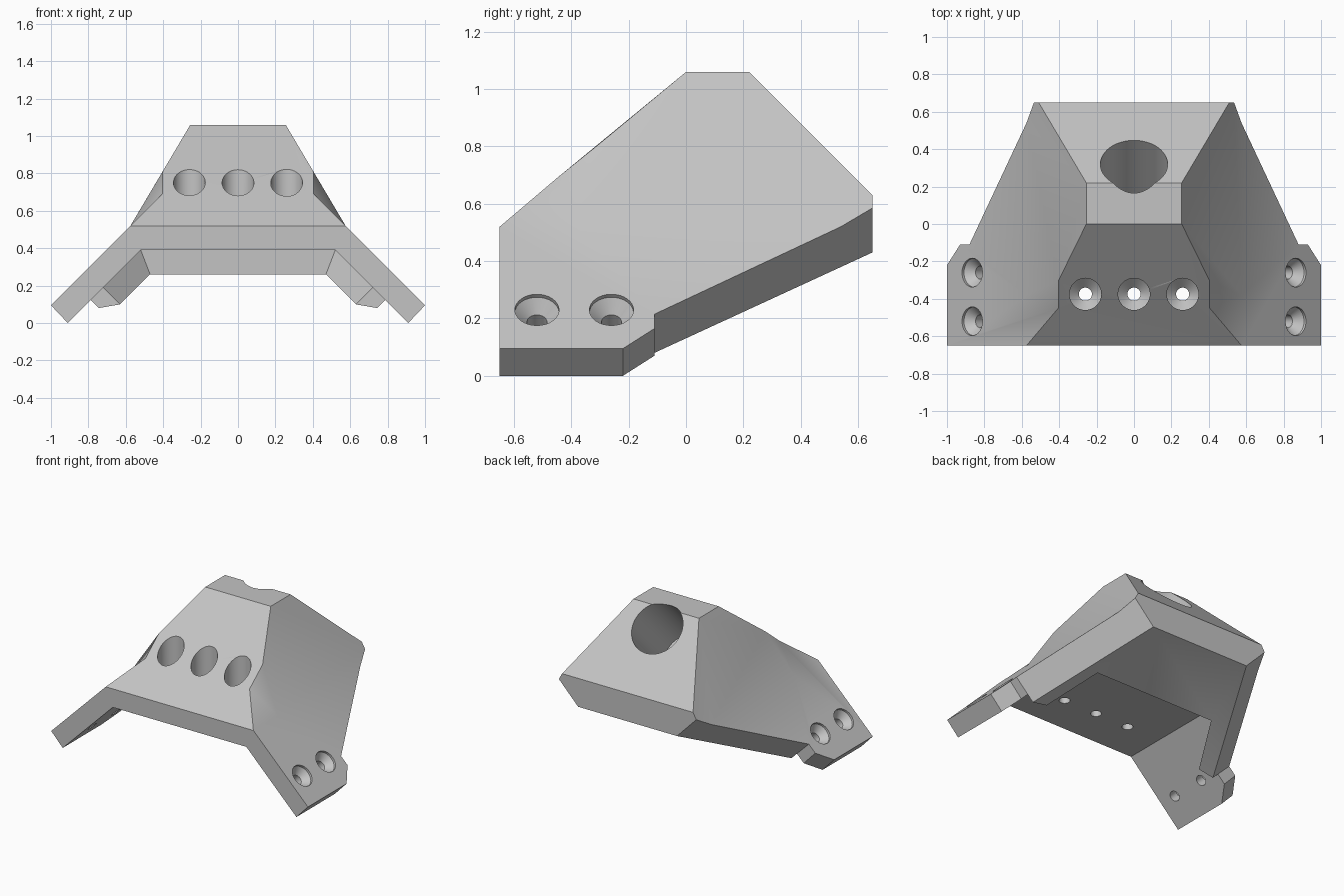
import bpy, bmesh
from mathutils import Vector

cube = bpy.data.objects.get("Cube")
if cube:
    bpy.data.objects.remove(cube, do_unlink=True)

grey = bpy.data.materials.new("plain grey")
grey.use_nodes = True
colour = (0.55, 0.55, 0.55, 1)
grey.diffuse_color = colour
grey.node_tree.nodes["Principled BSDF"].inputs["Base Color"].default_value = colour


def make_object(name, bm):
    bmesh.ops.recalc_face_normals(bm, faces=bm.faces[:])
    mesh = bpy.data.meshes.new(name)
    bm.to_mesh(mesh)
    bm.free()
    mesh.materials.append(grey)
    obj = bpy.data.objects.new(name, mesh)
    bpy.context.collection.objects.link(obj)
    return obj


# Corners of the bracket on its left half
corners = {
    # outer skin
    "foot_front": (1, -.65, .095), "foot_back": (1, -.22, .095),
    "tab_low": (.93, -.11, .165), "tab_high": (.88, -.11, .215),
    "brow": (.575, -.65, .52), "waist": (.575, -.38, .52),
    "notch": (.405, -.45, .69), "shoulder": (.405, -.305, .807),
    "crown_front": (.255, 0, 1.06), "crown_back": (.255, .22, 1.06),
    "tail_top": (.51, .65, .63), "tail_side": (.535, .65, .585),
    "hip": (.575, .54, .52),
    # underside
    "in_brow": (.52, -.65, .39), "in_front": (.91, -.65, 0),
    "in_back": (.91, -.22, 0), "in_tab": (.84, -.11, .07),
    "in_tab_high": (.787, -.11, .123), "lip_outer": (.745, -.11, .08),
    "lip_inner": (.63, -.11, .1), "lip_foot": (.72, -.11, .19),
    "ridge": (.47, .2, .26), "ridge_foot": (.52, .2, .39),
    "tail_low": (.385, .65, .43),
}

# Faces repeated on both sides
side_faces = [
    "brow foot_front foot_back tab_low tab_high hip waist notch",
    "notch waist shoulder",
    "waist hip tail_side tail_top crown_back crown_front shoulder",
    "foot_front foot_back in_back in_front",
    "foot_back tab_low in_tab in_back",
    "tab_low tab_high in_tab_high in_tab",
    "tab_high in_tab_high lip_outer tail_low tail_side hip",
    "in_tab_high lip_outer lip_inner lip_foot",
    "lip_inner ridge ridge_foot lip_foot",
    "lip_outer lip_inner ridge tail_low",
    "in_brow in_front in_back in_tab in_tab_high lip_foot ridge_foot",
]
# Faces that cross the centre, listed along their left edge
centre_faces = [
    "crown_front shoulder notch brow", "crown_front crown_back",
    "crown_back tail_top", "tail_top tail_side tail_low",
    "tail_low ridge", "ridge ridge_foot", "ridge_foot in_brow",
    "brow foot_front in_front in_brow",
]

bm = bmesh.new()
left, right = {}, {}
for key, (x, y, z) in corners.items():
    left[key] = bm.verts.new((x, y, z))
    right[key] = bm.verts.new((-x, y, z))
for names in side_faces:
    for side in (left, right):
        bm.faces.new([side[n] for n in names.split()])
for names in centre_faces:
    keys = names.split()
    if keys[0] == "brow":
        ring = [left[k] for k in ("brow", "foot_front", "in_front", "in_brow")]
        ring += [right[k] for k in ("in_brow", "in_front", "foot_front", "brow")]
    else:
        ring = [left[k] for k in keys] + [right[k] for k in reversed(keys)]
    bm.faces.new(ring)
bracket = make_object("bracket", bm)


def drill(name, start, direction, profile, sides=48):
    """Cut a round hole; profile is (depth, radius) pairs along direction."""
    bm = bmesh.new()
    turn = Vector(direction).to_track_quat("Z", "Y")
    rings = []
    for depth, radius in profile:
        ring = bmesh.ops.create_circle(bm, segments=sides, radius=radius)["verts"]
        for v in ring:
            v.co = Vector(start) + turn @ (v.co + Vector((0, 0, depth)))
        rings.append(ring)
    for a, b in zip(rings, rings[1:]):
        for i in range(sides):
            j = (i + 1) % sides
            bm.faces.new((a[i], a[j], b[j], b[i]))
    bm.faces.new(rings[0])
    bm.faces.new(rings[-1])
    cutter = make_object(name, bm)
    cutter.hide_render = True
    mod = bracket.modifiers.new(name, "BOOLEAN")
    mod.operation = "DIFFERENCE"
    mod.solver = "EXACT"
    mod.object = cutter
    bpy.context.view_layer.objects.active = bracket
    bpy.ops.object.modifier_apply(modifier=name)
    bpy.data.objects.remove(cutter, do_unlink=True)


# Large blind socket in the rear slope
drill("socket", (0, .32, .96), (0, -1, -1), [(-.3, .18), (.5, .18)])

# Three vertical bolt holes with deep counterbores
for x in (-.26, 0, .26):
    drill("bolt_hole", (x, -.375, 1), (0, 0, -1),
          [(-.1, .085), (.48, .085), (.53, .035), (.8, .035)])

# Countersunk screw holes in both wings
for s in (-1, 1):
    for y in (-.52, -.26):
        drill("screw_hole", (s * .865, y, .23), (-s, 0, -1),
              [(-.1, .077), (.015, .077), (.06, .035), (.3, .035)], 32)

# Keep hard corners crisp and soften the shallow ones
bpy.ops.object.select_all(action="DESELECT")
bracket.select_set(True)
bpy.context.view_layer.objects.active = bracket
bpy.ops.object.shade_smooth_by_angle()
